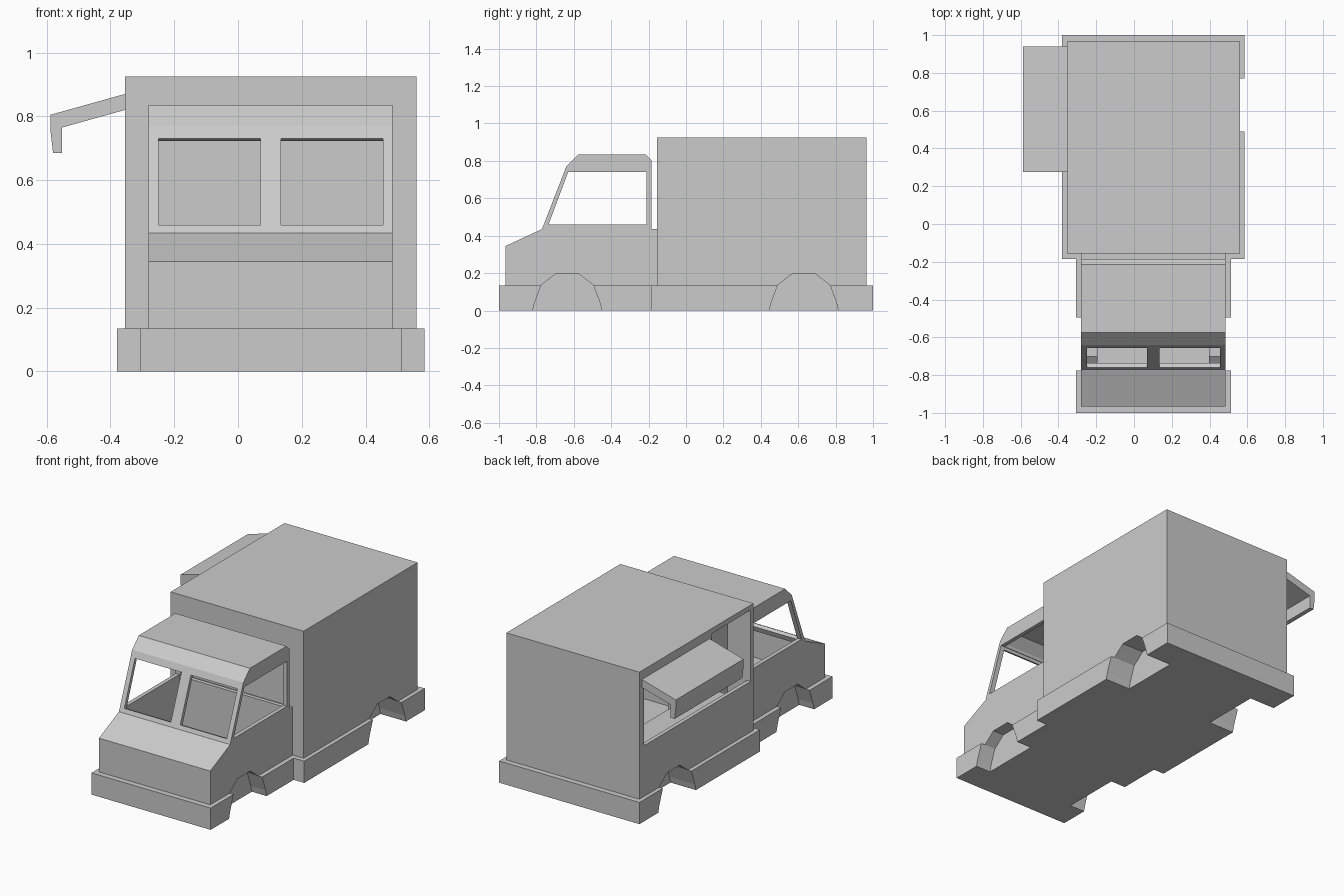
import bpy, bmesh
from mathutils import Vector

if "Cube" in bpy.data.objects:
    bpy.data.objects.remove(bpy.data.objects["Cube"])

C = 0.1025  # centre line of the truck body (the awning sticks out on the left)

grey = bpy.data.materials.new("light grey")
grey.diffuse_color = (0.6, 0.6, 0.6, 1)
grey.use_nodes = True
grey.node_tree.nodes["Principled BSDF"].inputs["Base Color"].default_value = grey.diffuse_color


def prism(name, pts, axis, a, b):
    """Extrude a 2D outline along an axis from a to b."""
    place = {'x': lambda p, t: (t, p[0], p[1]),
             'y': lambda p, t: (p[0], t, p[1]),
             'z': lambda p, t: (p[0], p[1], t)}[axis]
    bm = bmesh.new()
    lo = [bm.verts.new(place(p, a)) for p in pts]
    hi = [bm.verts.new(place(p, b)) for p in pts]
    bm.faces.new(lo)
    bm.faces.new(hi)
    n = len(pts)
    for i in range(n):
        j = (i + 1) % n
        bm.faces.new((lo[i], lo[j], hi[j], hi[i]))
    bmesh.ops.recalc_face_normals(bm, faces=bm.faces)
    me = bpy.data.meshes.new(name)
    bm.to_mesh(me)
    bm.free()
    me.materials.append(grey)
    ob = bpy.data.objects.new(name, me)
    bpy.context.collection.objects.link(ob)
    return ob


def box(name, x0, x1, y0, y1, z0, z1):
    return prism(name, [(x0, y0), (x1, y0), (x1, y1), (x0, y1)], 'z', z0, z1)


def cut(ob, cutters):
    """Subtract the cutters and remove them."""
    for c in cutters:
        m = ob.modifiers.new("cut", 'BOOLEAN')
        m.operation, m.solver, m.object = 'DIFFERENCE', 'EXACT', c
    dg = bpy.context.evaluated_depsgraph_get()
    me = bpy.data.meshes.new_from_object(ob.evaluated_get(dg))
    ob.modifiers.clear()
    ob.data = me
    me.materials.clear()
    me.materials.append(grey)
    for c in cutters:
        bpy.data.objects.remove(c)
    return ob


def arches(y, grow=0.0):
    """Left and right wheel arch volumes around wheel centre y."""
    half = [(-0.185, 0.0), (-0.175, 0.04), (-0.14, 0.135), (-0.063, 0.195)]
    s = 1 + grow * 5
    pts = [(y + p * s, q + grow) for p, q in half]
    pts += [(y - p * s, q + grow) for p, q in reversed(half)]
    pts = [(pts[0][0], -0.05)] + pts + [(pts[-1][0], -0.05)]
    h = 0.3075 - grow
    return [prism("arch_cutter", pts, 'x', C + min(s2 * h, s2 * 0.6), C + max(s2 * h, s2 * 0.6))
            for s2 in (-1, 1)]


FRONT, REAR = -0.635, 0.63

# Skirt / bumper base, wider behind the cab
base = prism("base_skirt", [(C - 0.41, -1), (C + 0.41, -1), (C + 0.41, -0.185), (C + 0.4825, -0.185),
                            (C + 0.4825, 1), (C - 0.4825, 1), (C - 0.4825, -0.185), (C - 0.41, -0.185)],
             'z', 0, 0.135)
cut(base, arches(FRONT) + arches(REAR))

# Cab shell
cab = prism("cab", [(-0.965, 0.135), (-0.965, 0.345), (-0.77, 0.435), (-0.64, 0.77), (-0.575, 0.835),
                    (-0.215, 0.835), (-0.185, 0.805), (-0.185, 0.435), (-0.155, 0.435), (-0.155, 0.135)],
            'x', C - 0.3825, C + 0.3825)
cab_room = prism("cab_cavity", [(-0.94, 0.145), (-0.94, 0.33), (-0.749, 0.418), (-0.621, 0.755),
                                (-0.565, 0.81), (-0.225, 0.81), (-0.21, 0.795), (-0.21, 0.145)],
                 'x', C - 0.3575, C + 0.3575)
cut(cab_room, arches(FRONT, 0.012))
# Side windows, rear window and two-part windscreen
side_win = prism("side_window_cutter", [(-0.735, 0.46), (-0.63, 0.74), (-0.212, 0.74), (-0.212, 0.46)],
                 'x', C - 0.5, C + 0.5)
rear_win = box("rear_window_cutter", -0.25, 0.455, -0.23, -0.17, 0.45, 0.74)
up = Vector((0.13, 0.335)).normalized()
out = Vector((-up.y, up.x)) * 0.06
low, high = Vector((-0.7603, 0.46)), Vector((-0.6555, 0.73))
screen = [low + out, high + out, high - out, low - out]
screens = [prism("windscreen_cutter", screen, 'x', a, b) for a, b in ((-0.25, 0.07), (0.135, 0.455))]
cut(cab, [cab_room, side_win, rear_win] + screens + arches(FRONT))

# Rear box with serving hatch on the left
body = box("box_body", C - 0.4575, C + 0.4575, -0.155, 0.965, 0.135, 0.925)
room = box("box_cavity", C - 0.4325, C + 0.4325, -0.13, 0.94, 0.145, 0.9)
cut(room, arches(REAR, 0.012))
hatch = prism("hatch_cutter", [(-0.128, 0.45), (0.92, 0.45), (0.92, 0.82), (0.25, 0.82),
                               (0.25, 0.893), (-0.128, 0.893)], 'x', -0.45, -0.31)
cut(body, [room, hatch] + arches(REAR))

# Kitchen fittings
box("serving_counter", -0.33, -0.17, 0.06, 0.935, 0.40, 0.435)
box("tall_cabinet", -0.195, 0.1, -0.13, 0.035, 0.146, 0.77)

# Awning over the hatch
prism("awning", [(-0.355, 0.87), (-0.588, 0.805), (-0.588, 0.755), (-0.58, 0.685), (-0.552, 0.685),
                 (-0.552, 0.765), (-0.355, 0.82)], 'y', 0.275, 0.94)
